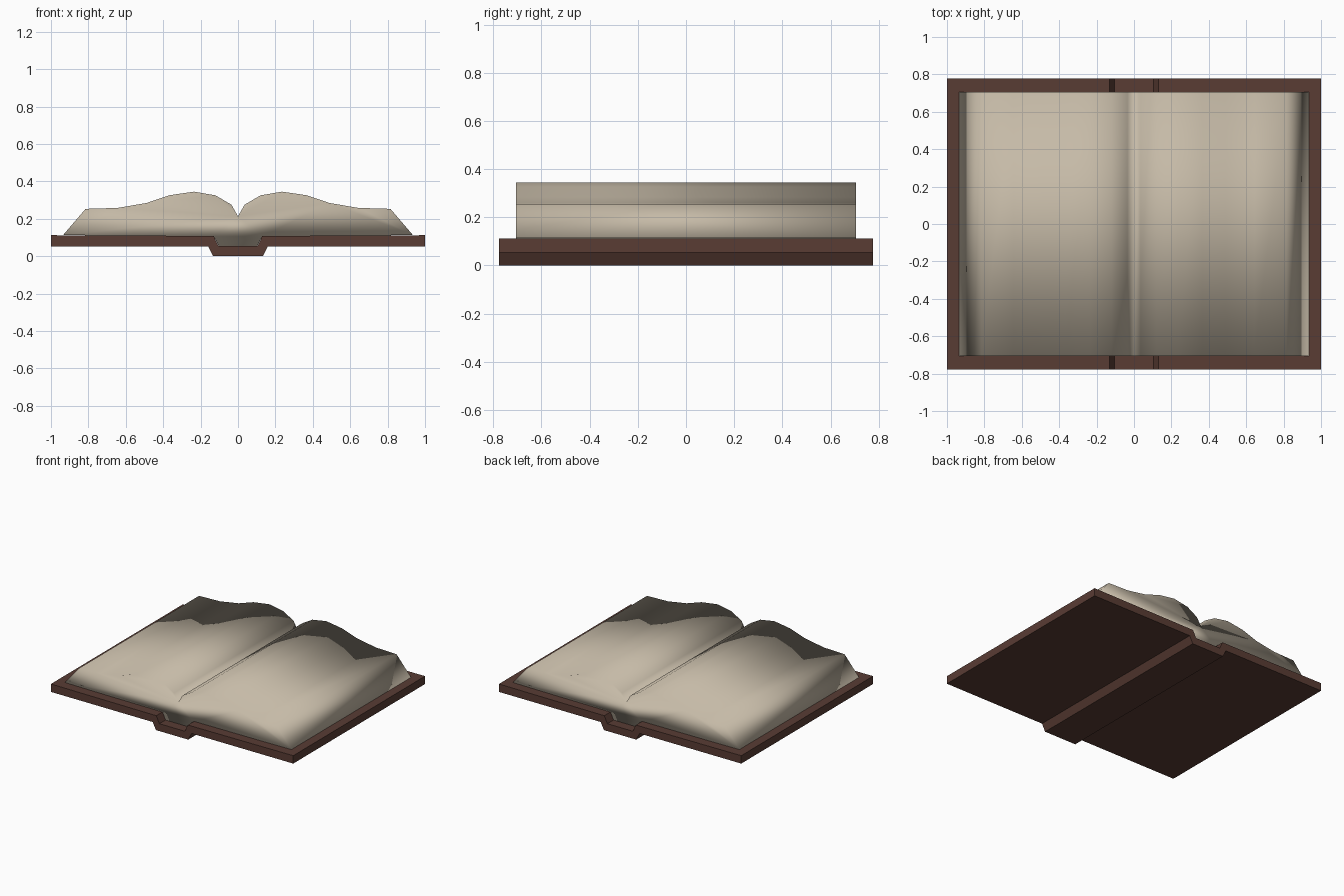
import bpy, bmesh

if "Cube" in bpy.data.objects:
    bpy.data.objects.remove(bpy.data.objects["Cube"])


def material(name, rgb):
    m = bpy.data.materials.new(name)
    m.diffuse_color = (*rgb, 1)
    m.use_nodes = True
    m.node_tree.nodes["Principled BSDF"].inputs["Base Color"].default_value = m.diffuse_color
    return m


def extrude_profile(name, pts, half_depth, mat, smooth):
    """Closed x-z outline extruded along y, centred on y = 0."""
    bm = bmesh.new()
    face = bm.faces.new([bm.verts.new((x, -half_depth, z)) for x, z in pts])
    out = bmesh.ops.extrude_face_region(bm, geom=[face])
    moved = [v for v in out["geom"] if isinstance(v, bmesh.types.BMVert)]
    bmesh.ops.translate(bm, verts=moved, vec=(0, 2 * half_depth, 0))
    bmesh.ops.recalc_face_normals(bm, faces=bm.faces)
    for f in bm.faces:
        f.smooth = smooth
    me = bpy.data.meshes.new(name)
    bm.to_mesh(me)
    bm.free()
    me.materials.append(mat)
    ob = bpy.data.objects.new(name, me)
    bpy.context.collection.objects.link(ob)
    return ob


def mirrored(pts):
    """Reversed copy of a half outline on the -x side."""
    return [(-x, z) for x, z in reversed(pts)]


leather = material("brown leather", (0.1, 0.045, 0.034))
paper = material("cream paper", (0.56, 0.49, 0.385))

# Cover: two boards joined by a sunken spine
top = [(0.105, 0.055), (0.13, 0.108), (1.0, 0.112)]
bottom = [(1.0, 0.053), (0.16, 0.053), (0.133, 0.0)]
extrude_profile("cover", top + bottom + mirrored(top + bottom), 0.777, leather, False)

# Page block: softly shaded, with a gutter in the middle
half = [(0.035, 0.275), (0.12, 0.325), (0.235, 0.345), (0.365, 0.326),
        (0.49, 0.284), (0.645, 0.258), (0.815, 0.253), (0.935, 0.113),
        (0.128, 0.105), (0.103, 0.054)]
extrude_profile("pages", [(0, 0.213)] + half + mirrored(half), 0.705, paper, True)
